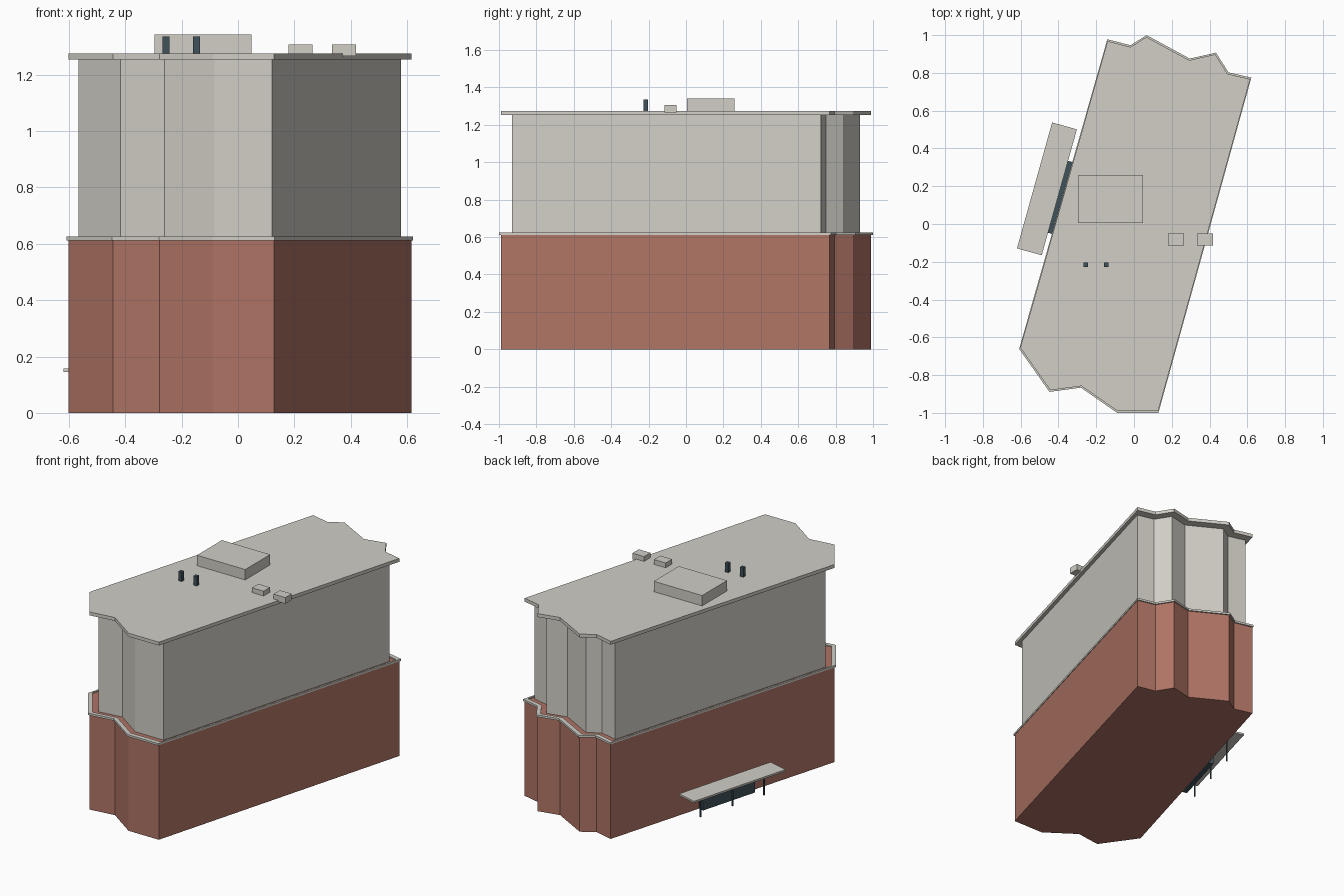
import bpy, bmesh, math
from mathutils import Matrix

if "Cube" in bpy.data.objects:
    bpy.data.objects.remove(bpy.data.objects["Cube"])


def material(name, rgb):
    m = bpy.data.materials.new(name)
    m.diffuse_color = (*rgb, 1)
    m.use_nodes = True
    m.node_tree.nodes["Principled BSDF"].inputs["Base Color"].default_value = m.diffuse_color
    return m


BRICK = material("brick", (0.43, 0.175, 0.13))
STONE = material("pale_stone", (0.64, 0.62, 0.565))
DARK = material("dark_glass", (0.05, 0.085, 0.105))

# Building outline, counter-clockwise from the left front corner
OUTLINE = [(-.602, -.655), (-.443, -.880), (-.278, -.858), (-.088, -.99),
           (.128, -.99), (.615, .767), (.495, .795), (.43, .898),
           (.292, .867), (.066, .99), (-.018, .937), (-.14, .968)]


def finish(bm, name, mat):
    bmesh.ops.recalc_face_normals(bm, faces=bm.faces)
    me = bpy.data.meshes.new(name)
    bm.to_mesh(me)
    bm.free()
    me.materials.append(mat)
    ob = bpy.data.objects.new(name, me)
    bpy.context.collection.objects.link(ob)
    return ob


def storey(name, scale, z0, z1, mat):
    """Solid prism on the scaled building outline."""
    bm = bmesh.new()
    face = bm.faces.new([bm.verts.new((x * scale, y * scale, z0)) for x, y in OUTLINE])
    top = bmesh.ops.extrude_face_region(bm, geom=[face], use_keep_orig=True)["geom"]
    for v in top:
        if isinstance(v, bmesh.types.BMVert):
            v.co.z = z1
    return finish(bm, name, mat)


def rim(name, outer, inner, z0, z1, mat):
    """Hollow band that follows the building outline."""
    bm = bmesh.new()
    loops = [[bm.verts.new((x * s, y * s, z)) for x, y in OUTLINE]
             for s, z in ((outer, z0), (outer, z1), (inner, z1), (inner, z0))]
    n = len(OUTLINE)
    for k in range(4):
        a, b = loops[k], loops[(k + 1) % 4]
        for i in range(n):
            j = (i + 1) % n
            bm.faces.new((a[i], a[j], b[j], b[i]))
    return finish(bm, name, mat)


def box(name, x0, x1, y0, y1, z0, z1, mat, frame=Matrix()):
    bm = bmesh.new()
    bmesh.ops.create_cube(bm, size=1)
    for v in bm.verts:
        v.co.x = (x0 + x1) / 2 + v.co.x * (x1 - x0)
        v.co.y = (y0 + y1) / 2 + v.co.y * (y1 - y0)
        v.co.z = (z0 + z1) / 2 + v.co.z * (z1 - z0)
    ob = finish(bm, name, mat)
    ob.matrix_world = frame
    return ob


# Main masses
storey("brick_base", 1.0, 0, 0.618, BRICK)
rim("terrace_coping", 1.01, 0.98, 0.612, 0.625, STONE)
storey("upper_storeys", 0.94, 0.61, 1.255, STONE)
storey("roof_slab", 1.0, 1.253, 1.275, STONE)

# Rooftop plant
box("plant_room", -.297, .048, .005, .26, 1.265, 1.342, STONE)
for i, x in enumerate((.222, .376)):
    box(f"roof_unit_{i + 1}", x - .042, x + .042, -.115, -.05, 1.266, 1.306, STONE)
for i, x in enumerate((-.255, -.147)):
    box(f"roof_vent_{i + 1}", x - .012, x + .012, -.227, -.203, 1.27, 1.335, DARK)

# Entrance on the left side, aligned with the slanted long wall
entry = Matrix.Translation((-.461, .186, 0)) @ Matrix.Rotation(math.radians(-15.6), 4, 'Z')
box("entrance_canopy", -.068, .068, -.346, .346, .145, .157, STONE, entry)
box("entrance_glazing", .06, .095, -.222, .173, 0, .125, DARK, entry)
for i, y in enumerate((-.24, 0, .24)):
    box(f"canopy_post_{i + 1}", -.004, .004, y - .004, y + .004, 0, .147, DARK, entry)
